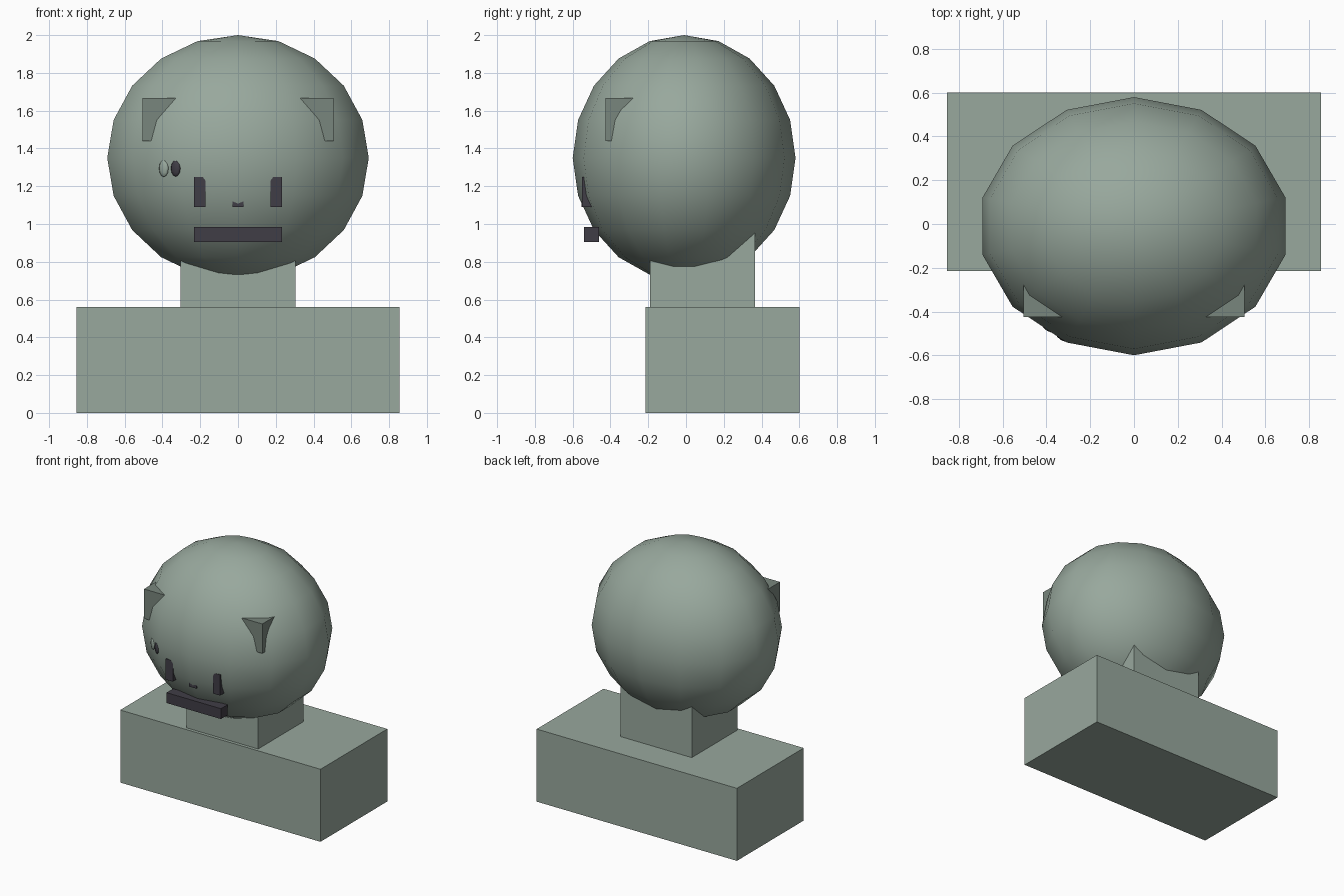
import bpy, bmesh, math

if "Cube" in bpy.data.objects:
    bpy.data.objects.remove(bpy.data.objects["Cube"])


def material(name, rgb):
    m = bpy.data.materials.new(name)
    m.diffuse_color = (*rgb, 1.0)
    m.use_nodes = True
    m.node_tree.nodes["Principled BSDF"].inputs["Base Color"].default_value = m.diffuse_color
    return m


STONE = material("grey green", (0.314, 0.392, 0.337))
SHADE = material("dark grey green", (0.19, 0.238, 0.205))
DARK = material("charcoal", (0.051, 0.047, 0.061))


def finish(name, bm, mat):
    me = bpy.data.meshes.new(name)
    bm.to_mesh(me)
    bm.free()
    me.materials.append(mat)
    ob = bpy.data.objects.new(name, me)
    bpy.context.collection.objects.link(ob)
    return ob


def box(name, x, y, z, mat):
    """Axis-aligned block from (low, high) ranges."""
    bm = bmesh.new()
    bmesh.ops.create_cube(bm, size=1)
    for v in bm.verts:
        v.co = [(a + b) / 2 + c * (b - a) for (a, b), c in zip((x, y, z), v.co)]
    return finish(name, bm, mat)


def ellipsoid(name, centre, radii, segments, rings, mat, turn=0.0):
    bm = bmesh.new()
    bmesh.ops.create_uvsphere(bm, u_segments=segments, v_segments=rings, radius=1)
    bmesh.ops.scale(bm, vec=radii, verts=bm.verts)
    for f in bm.faces:
        f.smooth = True
    ob = finish(name, bm, mat)
    ob.location = centre
    ob.rotation_euler.z = turn
    return ob


# Shoulders, neck and faceted-outline smooth head
box("shoulders", (-0.855, 0.855), (-0.215, 0.60), (0, 0.56), STONE)
box("neck", (-0.305, 0.305), (-0.19, 0.365), (0.56, 1.0), STONE)
ellipsoid("head", (0, -0.01, 1.35), (0.71, 0.59, 0.65), 14, 10, STONE)

# Paired brow knobs and nostril slots
for side, s in (("left", -1), ("right", 1)):
    box(side + "_brow_knob", sorted((s * 0.25, s * 0.505)), (-0.425, -0.2), (1.44, 1.668), SHADE)
    box(side + "_slot", sorted((s * 0.172, s * 0.232)), (-0.55, -0.47), (1.09, 1.25), DARK)

# Mouth bar and small nose
box("mouth", (-0.232, 0.232), (-0.54, -0.46), (0.905, 0.985), DARK)
box("nose", (-0.03, 0.03), (-0.552, -0.49), (1.09, 1.15), DARK)

# Small marks on one cheek, lying along the head facet
turn = math.radians(-33.3)
ellipsoid("dark_cheek_mark", (-0.33, -0.519, 1.295), (0.03, 0.012, 0.044), 8, 6, DARK, turn)
ellipsoid("pale_cheek_mark", (-0.393, -0.477, 1.295), (0.03, 0.012, 0.046), 8, 6, STONE, turn)
